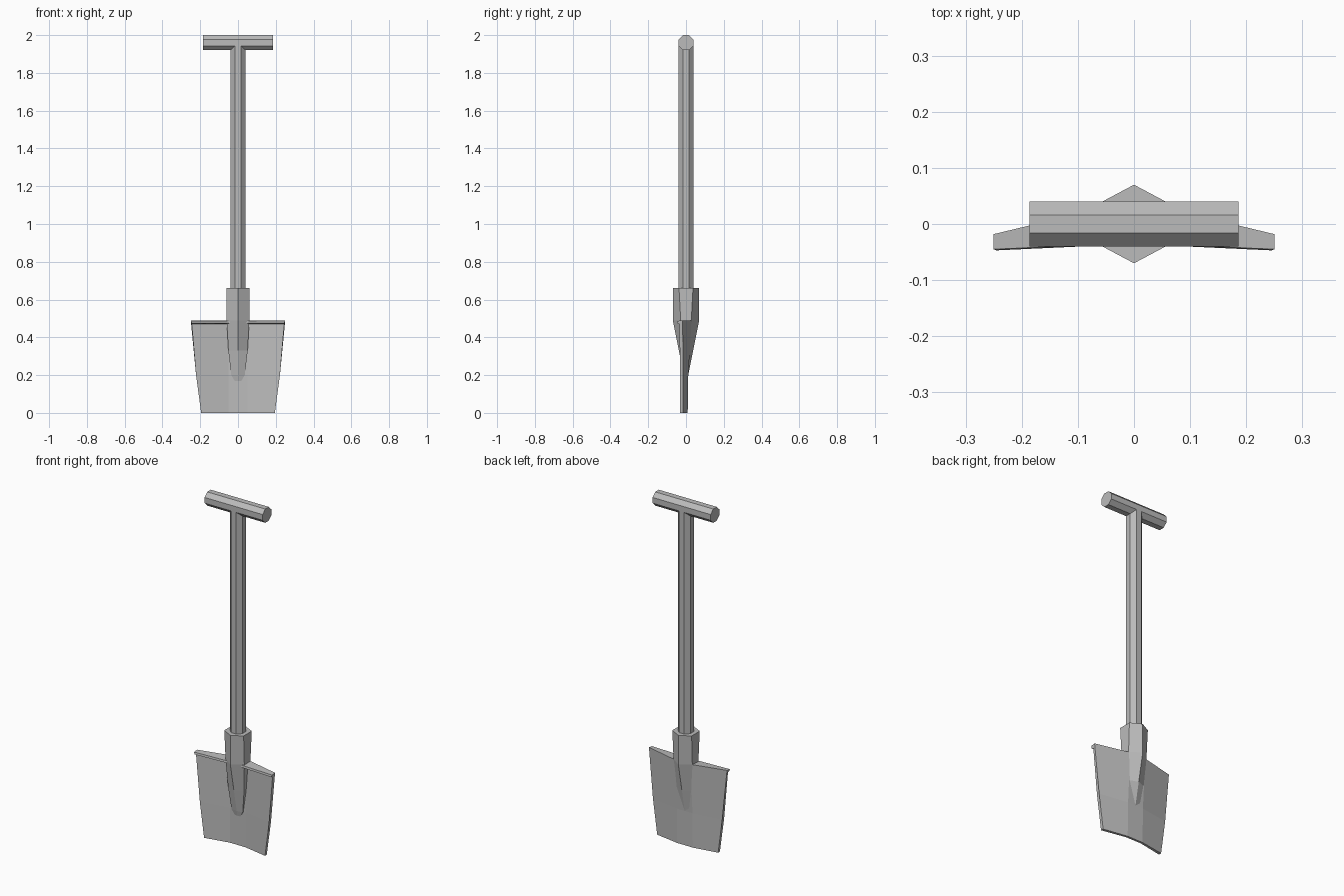
import bpy
import bmesh
from math import pi, cos, sin

cube = bpy.data.objects.get("Cube")
if cube:
    bpy.data.objects.remove(cube)

steel = bpy.data.materials.new("grey_steel")
steel.use_nodes = True
GREY = (0.5, 0.5, 0.5, 1)
steel.diffuse_color = GREY
steel.node_tree.nodes["Principled BSDF"].inputs["Base Color"].default_value = GREY


def loft(name, rings):
    """Skin a list of equal closed rings and cap both ends."""
    bm = bmesh.new()
    loops = [[bm.verts.new(p) for p in ring] for ring in rings]
    n = len(loops[0])
    for a, b in zip(loops, loops[1:]):
        for i in range(n):
            j = (i + 1) % n
            bm.faces.new((a[i], a[j], b[j], b[i]))
    bm.faces.new(loops[0])
    bm.faces.new(loops[-1])
    bmesh.ops.recalc_face_normals(bm, faces=bm.faces)
    mesh = bpy.data.meshes.new(name)
    bm.to_mesh(mesh)
    bm.free()
    mesh.materials.append(steel)
    obj = bpy.data.objects.new(name, mesh)
    bpy.context.collection.objects.link(obj)
    return obj


def octagon(radius):
    return [(radius * cos(pi / 8 + i * pi / 4), radius * sin(pi / 8 + i * pi / 4))
            for i in range(8)]


# Shaft and cross grip: octagonal bars
bar = octagon(0.043)
loft("shaft", [[(x, y, z) for x, y in bar] for z in (0.4, 1.95)])
loft("cross_grip", [[(x, y, 1.96 + z) for y, z in bar] for x in (-0.186, 0.186)])

# Socket: hexagonal sleeve tapering down into the blade
# height, half width, ridge depth, side face depth
socket = [(0.66, 0.062, 0.07, 0.037), (0.49, 0.06, 0.07, 0.028),
          (0.33, 0.051, 0.038, 0.018), (0.2, 0.036, 0.012, 0.008),
          (0.17, 0.018, 0.006, 0.004)]
loft("socket", [[(0, -d, z), (w, -s, z), (w, s, z), (0, d, z), (-w, s, z), (-w, -s, z)]
                for z, w, d, s in socket])

# Blade: dished plate with a forward folded tread along the top
# height, half width, depth at the edge, depth at the middle
profile = [(0, 0.195, -0.032, -0.004), (0.2, 0.222, -0.032, -0.003),
           (0.47, 0.245, -0.034, 0.008), (0.475, 0.245, -0.047, -0.038),
           (0.487, 0.25, -0.045, -0.036), (0.49, 0.25, -0.018, 0.03),
           (0.2, 0.222, -0.015, 0.012), (0, 0.195, -0.015, 0.009)]
MID = 0.05
left_edge = [(w, e, z) for z, w, e, m in profile]
left_mid = [(MID, m, z) for z, w, e, m in profile]


def mirrored(ring):
    return [(-x, y, z) for x, y, z in ring]


loft("blade", [mirrored(left_edge), mirrored(left_mid), left_mid, left_edge])
